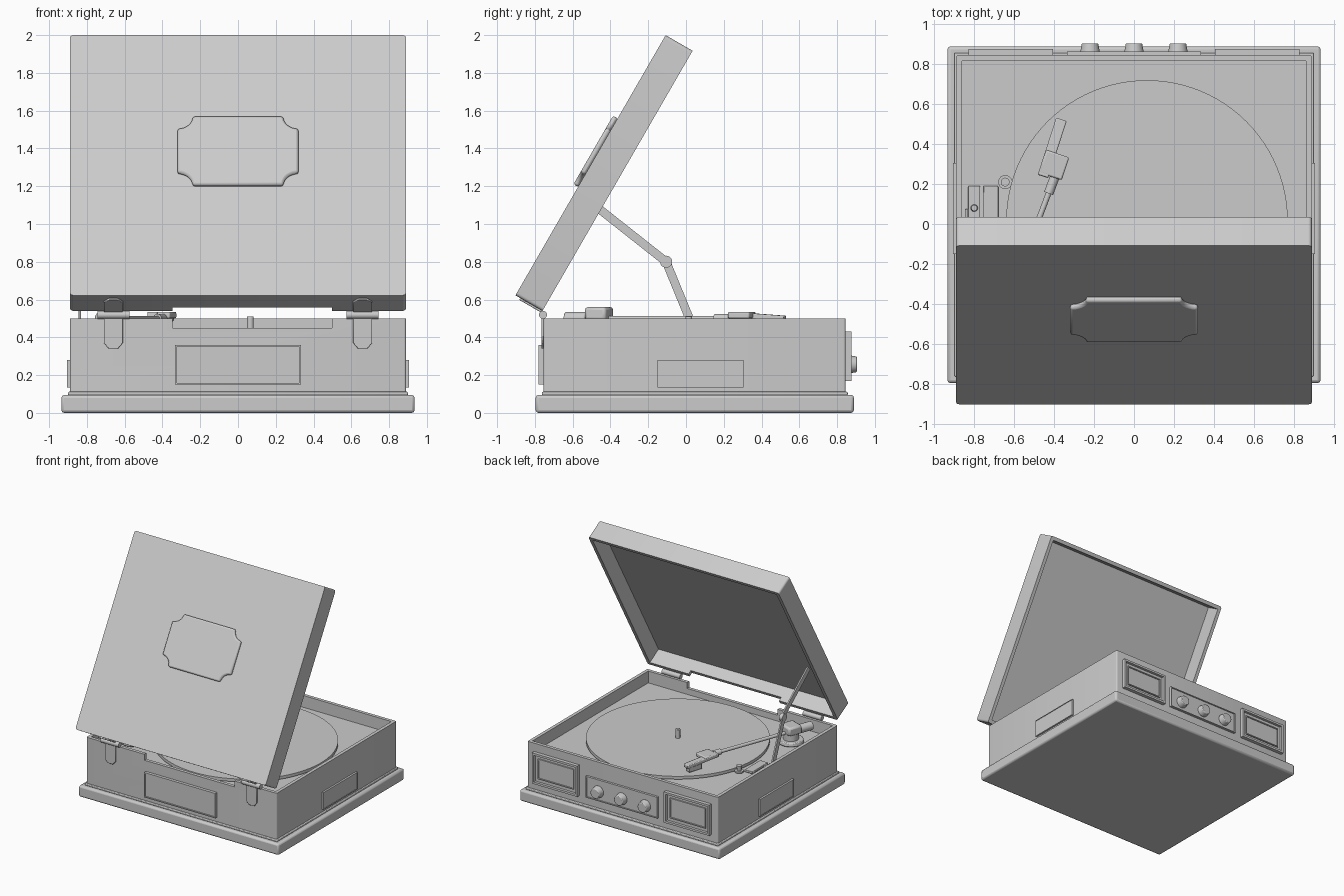
import bpy, bmesh, math
from math import radians, pi
from mathutils import Matrix, Vector

cube = bpy.data.objects.get("Cube")
if cube:
    bpy.data.objects.remove(cube)

grey = bpy.data.materials.new("plain grey")
grey.use_nodes = True
grey.diffuse_color = (0.6, 0.6, 0.6, 1)
grey.node_tree.nodes["Principled BSDF"].inputs["Base Color"].default_value = (0.6, 0.6, 0.6, 1)
made = []


def place(x, y, z, rx=0, ry=0, rz=0):
    turn = Matrix.Rotation(radians(rz), 4, 'Z') @ Matrix.Rotation(radians(ry), 4, 'Y') @ Matrix.Rotation(radians(rx), 4, 'X')
    return Matrix.Translation((x, y, z)) @ turn


def finish(bm, name, matrix, bevel=0.0):
    bmesh.ops.recalc_face_normals(bm, faces=bm.faces)
    mesh = bpy.data.meshes.new(name)
    bm.to_mesh(mesh)
    bm.free()
    ob = bpy.data.objects.new(name, mesh)
    bpy.context.collection.objects.link(ob)
    ob.matrix_world = matrix
    mesh.materials.append(grey)
    if bevel:
        mod = ob.modifiers.new("soft edges", 'BEVEL')
        mod.width, mod.segments, mod.limit_method = bevel, 2, 'ANGLE'
        mod.angle_limit = radians(40)
    made.append(ob)
    return ob


def prism(name, points, height, matrix, bevel=0.0):
    """Flat outline in local xy, extruded along local z."""
    bm = bmesh.new()
    face = bm.faces.new([bm.verts.new((x, y, 0)) for x, y in points])
    top = bmesh.ops.extrude_face_region(bm, geom=[face])["geom"]
    bmesh.ops.translate(bm, verts=[v for v in top if isinstance(v, bmesh.types.BMVert)], vec=(0, 0, height))
    return finish(bm, name, matrix, bevel)


def box(name, w, d, h, matrix, bevel=0.0):
    w, d = w / 2, d / 2
    return prism(name, [(-w, -d), (w, -d), (w, d), (-w, d)], h, matrix, bevel)


def tray(name, w, d, h, rim, depth, matrix, corner=0.0):
    """Box with its local top face inset by rim and sunk by depth."""
    bm = bmesh.new()
    bmesh.ops.create_cube(bm, size=1, matrix=Matrix.Translation((0, 0, h / 2)) @ Matrix.Diagonal((w, d, h, 1)))
    if corner:
        upright = [e for e in bm.edges if abs(e.verts[0].co.z - e.verts[1].co.z) > h / 2]
        bmesh.ops.bevel(bm, geom=upright, offset=corner, segments=4, profile=0.5, affect='EDGES')
    bm.normal_update()
    top = max(bm.faces, key=lambda f: f.calc_center_median().z)
    bmesh.ops.inset_region(bm, faces=[top], thickness=rim)
    sunk = bmesh.ops.extrude_discrete_faces(bm, faces=[top])["faces"]
    bmesh.ops.translate(bm, verts=sunk[0].verts, vec=(0, 0, -depth))
    return finish(bm, name, matrix)


def cylinder(name, r1, r2, height, matrix, sides=32, bevel=0.0):
    bm = bmesh.new()
    bmesh.ops.create_cone(bm, cap_ends=True, segments=sides, radius1=r1, radius2=r2, depth=height,
                          matrix=Matrix.Translation((0, 0, height / 2)))
    return finish(bm, name, matrix, bevel)


def between(a, b):
    """Frame at a whose z axis points to b, and the distance."""
    a, b = Vector(a), Vector(b)
    return Matrix.Translation(a) @ (b - a).to_track_quat('Z', 'Y').to_matrix().to_4x4(), (b - a).length


def cut(ob, w, d, h, matrix):
    cutter = box("notch_cutter", w, d, h, matrix)
    made.remove(cutter)
    mod = ob.modifiers.new("notch", 'BOOLEAN')
    mod.object, mod.operation, mod.solver = cutter, 'DIFFERENCE', 'EXACT'
    bpy.context.view_layer.objects.active = ob
    bpy.context.view_layer.update()
    bpy.ops.object.modifier_apply(modifier=mod.name)
    bpy.data.objects.remove(cutter)


# Plinth and body
MID = 0.0465
box("plinth", 1.87, 1.685, 0.095, place(0, MID, 0), 0.015)
box("plinth_step", 1.8, 1.62, 0.02, place(0, MID, 0.092), 0.006)
body = tray("body", 1.78, 1.6, 0.39, 0.028, 0.1, place(0, 0.045, 0.11), 0.012)
cut(body, 0.845, 0.08, 0.1, place(0.075, -0.745, 0.45))

# Lid, hinged open along the front edge
LID = place(0, -0.76, 0.54, rx=60)
lid = tray("lid", 1.78, 1.59, 0.165, 0.03, 0.135, LID @ place(0, 0.795, 0.165, rx=180), 0.018)
cut(lid, 0.845, 0.1, 0.07, LID @ place(0.075, 0, -0.035))

# Ornamental plaque with scooped corners
outline = []
for sx, sy, flip in ((1, 1, True), (-1, 1, False), (-1, -1, True), (1, -1, False)):
    arc = [(sx * (0.32 - 0.08 * math.cos(t * pi / 16)), sy * (0.21 - 0.075 * math.sin(t * pi / 16))) for t in range(9)]
    outline += arc[::-1] if flip else arc
prism("lid_plaque", outline, 0.03, LID @ place(0, 0.872, 0.163), 0.012)

# Hinges
def leaf(h):
    tip = h - math.copysign(0.03, h)
    return [(-0.05, 0), (0.05, 0), (0.05, tip), (0.025, h), (-0.025, h), (-0.05, tip)]


for side, x in (("right", -0.66), ("left", 0.66)):
    prism("hinge_body_leaf_" + side, leaf(-0.17), 0.012, place(x, -0.754, 0.51, rx=90), 0.003)
    prism("hinge_lid_leaf_" + side, leaf(0.135), 0.012, LID @ place(x, 0.001, 0, rx=90), 0.003)
    cylinder("hinge_barrel_" + side, 0.021, 0.021, 0.17, place(x - 0.085, -0.757, 0.519, ry=90), 20)

# Panels on the walls
tray("front_panel", 0.665, 0.21, 0.025, 0.012, 0.008, place(0, -0.755, 0.255, rx=90))
for side, s in (("right", -1), ("left", 1)):
    tray("side_panel_" + side, 0.145, 0.455, 0.017, 0.008, 0.004, place(s * 0.889, 0.0775, 0.2075, ry=s * 90))
    wall = place(s * 0.617, 0.844, 0.3, rx=-90)
    tray("speaker_frame_" + side, 0.425, 0.26, 0.031, 0.025, 0.022, wall)
    tray("speaker_insert_" + side, 0.335, 0.17, 0.02, 0.012, 0.008, wall)
tray("control_panel", 0.67, 0.18, 0.02, 0.01, 0.008, place(0, 0.844, 0.27, rx=-90))
for i, x in enumerate((-0.22, 0, 0.22)):
    cylinder("control_knob_%d" % (i + 1), 0.05, 0.041, 0.052, place(x, 0.853, 0.257, rx=-90), 32, 0.005)

# Platter and spindle
DECK = 0.41
cylinder("platter", 0.705, 0.705, 0.025, place(0.065, 0.015, DECK), 96)
cylinder("spindle", 0.018, 0.018, 0.085, place(0.065, 0.015, 0.425), 20, 0.004)

# Tonearm
PIVOT = Vector((-0.66, -0.46, 0.5))
NECK = Vector((-0.41, 0.2, 0.5))
swing = -math.degrees(math.atan2(NECK.x - PIVOT.x, NECK.y - PIVOT.y))
cylinder("tonearm_base", 0.1, 0.095, 0.03, place(PIVOT.x, PIVOT.y, DECK), 40, 0.006)
cylinder("tonearm_column", 0.06, 0.06, 0.08, place(PIVOT.x, PIVOT.y, DECK + 0.02), 32)
box("tonearm_pivot", 0.13, 0.12, 0.07, place(PIVOT.x, PIVOT.y, 0.49, rz=swing), 0.015)
along = (NECK - PIVOT).normalized()
frame, length = between(PIVOT, NECK)
cylinder("tonearm_tube", 0.014, 0.014, length, frame, 16)
frame, length = between(PIVOT - along * 0.19, PIVOT - along * 0.07)
cylinder("counterweight", 0.035, 0.035, length, frame, 24, 0.006)
frame, length = between(NECK - along * 0.05, NECK + along * 0.05)
cylinder("tonearm_collar", 0.024, 0.024, length, frame, 16)
box("headshell", 0.055, 0.3, 0.03, place(-0.41, 0.38, 0.495, rx=-4, rz=-18), 0.006)
box("headshell_grip", 0.12, 0.12, 0.035, place(-0.4, 0.295, 0.5, rz=-18), 0.008)
box("cartridge", 0.045, 0.12, 0.05, place(-0.39, 0.45, 0.45, rz=-18), 0.004)

# Deck controls
box("switch_plate", 0.075, 0.21, 0.02, place(-0.717, 0.085, DECK), 0.004)
box("lever_plate", 0.06, 0.21, 0.02, place(-0.8, 0.085, DECK), 0.004)
cylinder("lever_post", 0.02, 0.015, 0.05, place(-0.8, 0.08, DECK), 16)
cylinder("deck_pin_base", 0.035, 0.035, 0.012, place(-0.645, 0.21, DECK), 24)
cylinder("deck_pin", 0.015, 0.022, 0.055, place(-0.645, 0.21, DECK), 20)

# Folding lid stay
STAY = -0.838
foot, elbow, top = (STAY, 0.055, DECK), (STAY, -0.105, 0.8), (STAY + 0.012, -0.46, 1.08)
for name, a, b in (("lower", foot, elbow), ("upper", (STAY + 0.012, elbow[1], elbow[2]), top)):
    frame, length = between(a, b)
    axis = (Vector(b) - Vector(a)).normalized()
    tilt = math.degrees(math.atan2(-axis.y, axis.z))
    box("lid_stay_" + name, 0.012, 0.045, length, place(*a, rx=tilt))
cylinder("lid_stay_joint", 0.032, 0.032, 0.03, place(STAY - 0.01, elbow[1], elbow[2], ry=90), 20)

# Smooth shading with sharp corners kept
bpy.ops.object.select_all(action='DESELECT')
for ob in made:
    ob.select_set(True)
bpy.context.view_layer.objects.active = made[0]
bpy.ops.object.shade_smooth_by_angle(angle=radians(35))
